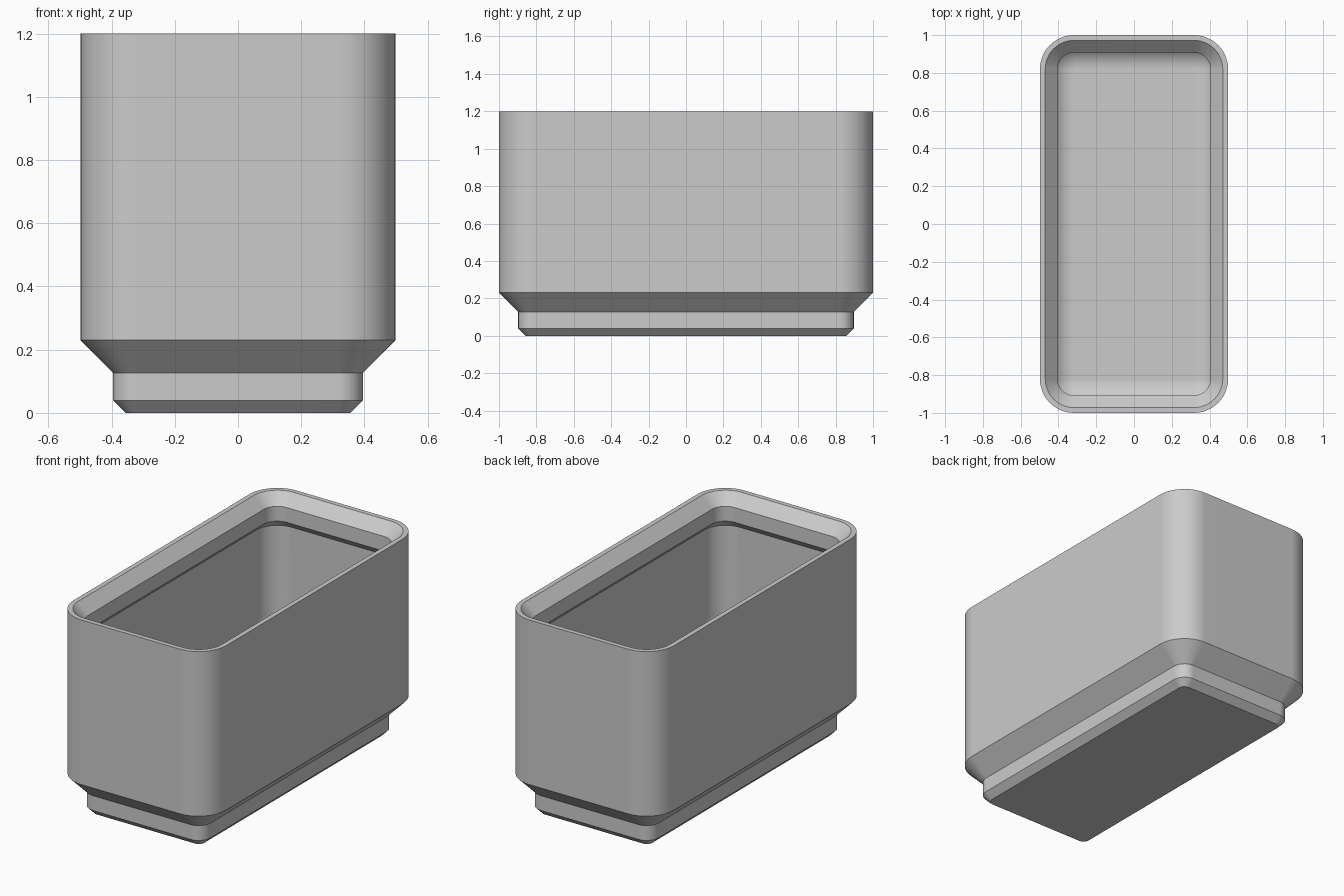
import bpy
import bmesh
from math import sin, cos, pi, radians

cube = bpy.data.objects.get("Cube")
if cube:
    bpy.data.objects.remove(cube, do_unlink=True)

HALF_X, HALF_Y, RADIUS = 0.498, 1.0, 0.18
CORNER_STEPS = 12
HEIGHT, FLOOR, WALL, FILLET = 1.2, 0.337, 0.046, 0.132

grey = bpy.data.materials.new("light grey plastic")
grey.use_nodes = True
color = (0.6, 0.6, 0.6, 1.0)
grey.diffuse_color = color
grey.node_tree.nodes["Principled BSDF"].inputs["Base Color"].default_value = color


def rounded_ring(bm, inset, z):
    """Rounded rectangle, moved inward from the outer wall by inset."""
    r = RADIUS - inset
    ring = []
    for corner, (sx, sy) in enumerate([(1, 1), (-1, 1), (-1, -1), (1, -1)]):
        for i in range(CORNER_STEPS + 1):
            a = (corner + i / CORNER_STEPS) * pi / 2
            x = sx * (HALF_X - RADIUS) + r * cos(a)
            y = sy * (HALF_Y - RADIUS) + r * sin(a)
            ring.append(bm.verts.new((x, y, z)))
    return ring


# Wall section as (inset, height): foot, outer wall, stacking lip, inner wall
section = [
    (0.142, 0), (0.103, 0.039), (0.103, 0.126), (0, 0.23),
    (0, HEIGHT), (0.028, HEIGHT),
    (0.093, HEIGHT - 0.065), (0.093, HEIGHT - 0.152),
    (WALL, HEIGHT - 0.199),
]
# Rounded transition from the inner wall to the floor
for i in range(9):
    a = i / 8 * pi / 2
    section.append((WALL + FILLET * (1 - cos(a)), FLOOR + FILLET * (1 - sin(a))))

bm = bmesh.new()
rings = [rounded_ring(bm, inset, z) for inset, z in section]
for low, high in zip(rings, rings[1:]):
    n = len(low)
    for i in range(n):
        j = (i + 1) % n
        bm.faces.new((low[i], low[j], high[j], high[i]))

# Underside and inner floor
bm.faces.new(list(reversed(rings[0])))
bm.faces.new(rings[-1])

mesh = bpy.data.meshes.new("storage_bin")
bm.to_mesh(mesh)
bm.free()
mesh.materials.append(grey)
storage_bin = bpy.data.objects.new("storage_bin", mesh)
bpy.context.collection.objects.link(storage_bin)

# Smooth corners with crisp chamfer edges and flat walls
bpy.ops.object.select_all(action="DESELECT")
storage_bin.select_set(True)
bpy.context.view_layer.objects.active = storage_bin
bpy.ops.object.shade_smooth_by_angle(angle=radians(30))
weighted = storage_bin.modifiers.new("flat_wall_normals", "WEIGHTED_NORMAL")
weighted.keep_sharp = True
